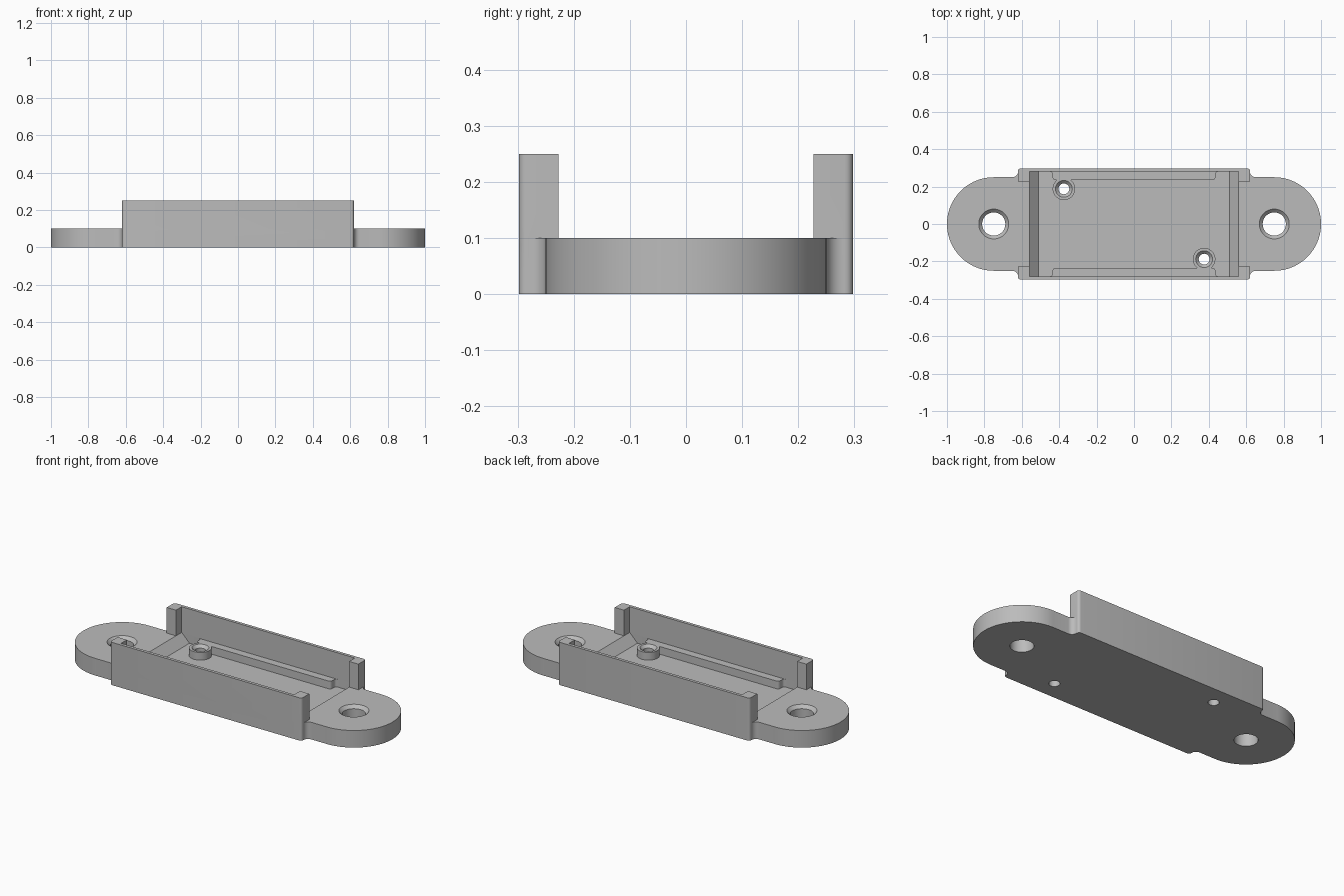
import bpy, bmesh, math

if "Cube" in bpy.data.objects:
    bpy.data.objects.remove(bpy.data.objects["Cube"], do_unlink=True)

PLATE, TOP, FLOOR = 0.10, 0.25, 0.05
WALL_X, WALL_Y, INNER_X, INNER_Y = 0.62, 0.298, 0.56, 0.28

grey = bpy.data.materials.new("plain_grey")
grey.use_nodes = True
colour = (0.5, 0.5, 0.5, 1)
grey.diffuse_color = colour
grey.node_tree.nodes["Principled BSDF"].inputs["Base Color"].default_value = colour


def arc(cx, cy, r, start, end, n=8):
    angles = [math.radians(start + (end - start) * i / n) for i in range(n + 1)]
    return [(cx + r * math.cos(a), cy + r * math.sin(a)) for a in angles]


def make(name, bm):
    bmesh.ops.remove_doubles(bm, verts=bm.verts, dist=1e-5)
    bmesh.ops.recalc_face_normals(bm, faces=bm.faces)
    mesh = bpy.data.meshes.new(name)
    bm.to_mesh(mesh)
    bm.free()
    mesh.materials.append(grey)
    ob = bpy.data.objects.new(name, mesh)
    bpy.context.collection.objects.link(ob)
    return ob


def prism(name, outline, low, high, along_y=False):
    """Extrude a closed outline along z, or an x-z outline along y."""
    bm = bmesh.new()
    place = (lambda p, t: (p[0], t, p[1])) if along_y else (lambda p, t: (*p, t))
    face = bm.faces.new([bm.verts.new(place(p, low)) for p in outline])
    new = bmesh.ops.extrude_face_region(bm, geom=[face])["geom"]
    shift = (0, high - low, 0) if along_y else (0, 0, high - low)
    bmesh.ops.translate(bm, vec=shift, verts=[v for v in new if isinstance(v, bmesh.types.BMVert)])
    return make(name, bm)


def lathe(name, x, y, profile, sides=48):
    """Stack of rings, capped at both ends; profile holds (radius, height)."""
    bm = bmesh.new()
    rings = [[bm.verts.new((px, py, z)) for px, py in arc(x, y, r, 0, 360, sides)[:-1]]
             for r, z in profile]
    for a, b in zip(rings, rings[1:]):
        for i in range(sides):
            j = (i + 1) % sides
            bm.faces.new((a[i], a[j], b[j], b[i]))
    bm.faces.new(rings[0])
    bm.faces.new(rings[-1])
    return make(name, bm)


def combine(target, tool, operation):
    mod = target.modifiers.new(operation.lower(), "BOOLEAN")
    mod.operation, mod.object, mod.solver = operation, tool, "EXACT"
    bpy.context.view_layer.objects.active = target
    bpy.ops.object.modifier_apply(modifier=mod.name)
    bpy.data.objects.remove(tool, do_unlink=True)


def turned(points):
    return [(-x, -y) for x, y in points]


def mirrored(points):
    return [(-x, y) for x, y in reversed(points)]


# Base plate: rounded ears, concave fillets, rounded body corners
quarter = (arc(0.75, 0, 0.25, 0, 90, 24)
           + arc(0.65, 0.28, 0.03, 270, 180, 6)
           + arc(WALL_X - 0.015, WALL_Y - 0.015, 0.015, 0, 90, 5))
half = quarter + mirrored(quarter)[:-1]
bracket = prism("mounting_bracket", half + turned(half), 0, PLATE)

# Side walls with inward lips at both ends
for side in (1, -1):
    end = ([(INNER_X, INNER_Y), (INNER_X, 0.227), (WALL_X, 0.227)]
           + arc(WALL_X - 0.015, WALL_Y - 0.015, 0.015, 0, 90, 5))
    outline = [(x, side * y) for x, y in end + mirrored(end)]
    combine(bracket, prism("side_wall", outline, 0.02, TOP), "UNION")

# Sunken tray with sloping ends
slope = [(INNER_X, PLATE), (INNER_X - 0.05, FLOOR)]
tray = slope + mirrored(slope)
tray = [(INNER_X, PLATE + 0.05)] + tray + [(-INNER_X, PLATE + 0.05)]
combine(bracket, prism("tray_cutter", tray, -INNER_Y, INNER_Y, True), "DIFFERENCE")

# Ledges along the walls, each with a round screw boss
for side in (1, -1):
    end = (arc(0.42, 0.25, 0.015, 270, 360, 5)
           + arc(0.45, 0.265, 0.015, 180, 90, 5) + [(0.45, 0.29)])
    outline = [(x, side * y) for x, y in end + mirrored(end)]
    combine(bracket, prism("ledge", outline, 0.03, PLATE - 0.005), "UNION")
    boss = lathe("screw_boss", -side * 0.375, side * 0.188, [(0.06, 0.03), (0.06, PLATE - 0.005)])
    combine(bracket, boss, "UNION")

# Countersunk holes: large in the ears, small in the bosses
for side in (1, -1):
    for x, y, r, rim, top in ((side * 0.75, 0, 0.062, 0.08, PLATE),
                              (-side * 0.375, side * 0.188, 0.029, 0.045, PLATE - 0.005)):
        depth = rim - r
        profile = [(r, -0.05), (r, top - depth), (rim, top), (rim, top + 0.03)]
        combine(bracket, lathe("hole_cutter", x, y, profile), "DIFFERENCE")

bpy.ops.object.select_all(action="DESELECT")
bracket.select_set(True)
bpy.context.view_layer.objects.active = bracket
bpy.ops.object.shade_smooth_by_angle(angle=math.radians(30))
